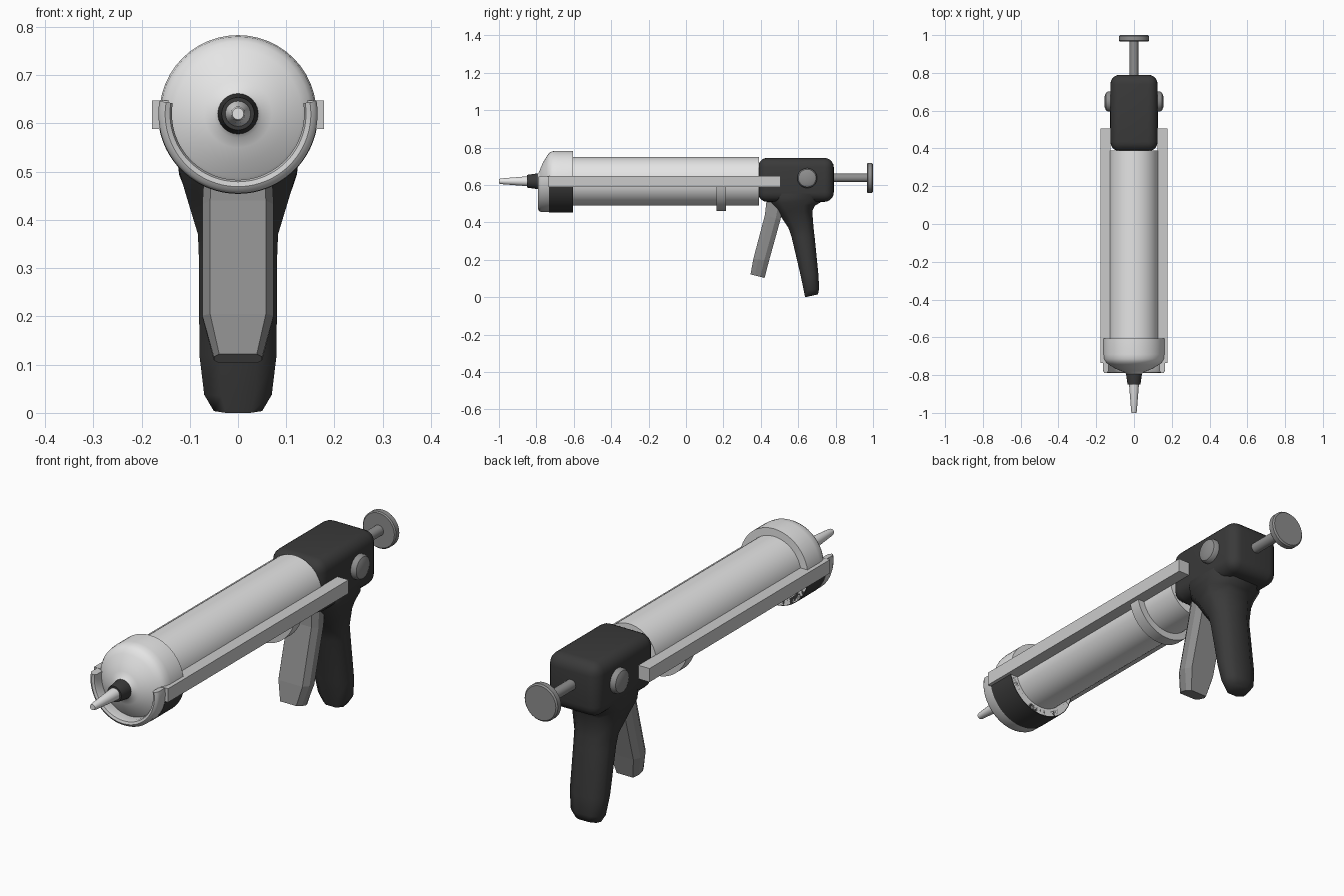
import bpy, bmesh, math
from mathutils import Vector

if "Cube" in bpy.data.objects:
    bpy.data.objects.remove(bpy.data.objects["Cube"])

AXIS_Z = 0.62


def mat(name, v):
    m = bpy.data.materials.new(name)
    m.diffuse_color = (v, v, v, 1)
    m.use_nodes = True
    m.node_tree.nodes["Principled BSDF"].inputs["Base Color"].default_value = m.diffuse_color
    return m


WHITE = mat("white plastic", 0.78)
LIGHT = mat("light metal", 0.60)
GREY = mat("mid grey metal", 0.27)
DARK = mat("dark plastic", 0.042)


def finish(name, bm, material, smooth=None):
    bmesh.ops.remove_doubles(bm, verts=bm.verts, dist=1e-5)
    bmesh.ops.recalc_face_normals(bm, faces=bm.faces)
    me = bpy.data.meshes.new(name)
    bm.to_mesh(me)
    bm.free()
    me.materials.append(material)
    ob = bpy.data.objects.new(name, me)
    bpy.context.collection.objects.link(ob)
    if smooth:
        bpy.ops.object.select_all(action='DESELECT')
        ob.select_set(True)
        bpy.context.view_layer.objects.active = ob
        bpy.ops.object.shade_smooth_by_angle(angle=math.radians(smooth))
    return ob


def revolve(name, profile, material, arc=None, seg=48, z=AXIS_Z):
    """Turn a (y, radius) profile round the y axis; arc gives a part turn of a closed profile."""
    bm = bmesh.new()
    a0, a1 = arc or (0, math.tau)
    rings = []
    for i in range(seg + 1):
        a = a0 + (a1 - a0) * i / seg
        rings.append([bm.verts.new((r * math.cos(a), y, z + r * math.sin(a))) for y, r in profile])
    n = len(profile)
    for p, q in zip(rings, rings[1:]):
        for j in range(n if arc else n - 1):
            k = (j + 1) % n
            bm.faces.new((p[j], p[k], q[k], q[j]))
    if arc:
        bm.faces.new(rings[0])
        bm.faces.new(rings[-1])
    bmesh.ops.remove_doubles(bm, verts=bm.verts, dist=1e-5)
    return finish(name, bm, material, 35)


def box(name, lo, hi, material, bevel=0, seg=4, smooth=None):
    bm = bmesh.new()
    bmesh.ops.create_cube(bm, size=1)
    lo, hi = Vector(lo), Vector(hi)
    for v in bm.verts:
        v.co = Vector([(lo[i] + hi[i]) / 2 + v.co[i] * (hi[i] - lo[i]) for i in range(3)])
    if bevel:
        bmesh.ops.bevel(bm, geom=bm.edges[:], offset=bevel, segments=seg, profile=0.5, affect='EDGES')
    return finish(name, bm, material, smooth)


def loft(name, sections, cx, cy, material, smooth=None):
    """Join octagon sections (front y, front z, back y, back z, half width)."""
    bm = bmesh.new()
    rings = []
    for y0, z0, y1, z1, hx in sections:
        ring = []
        for u, t in ((-cx, 0), (cx, 0), (1, cy), (1, 1 - cy), (cx, 1), (-cx, 1), (-1, 1 - cy), (-1, cy)):
            ring.append(bm.verts.new((u * hx, y0 + (y1 - y0) * t, z0 + (z1 - z0) * t)))
        rings.append(ring)
    for p, q in zip(rings, rings[1:]):
        for j in range(8):
            k = (j + 1) % 8
            bm.faces.new((p[j], p[k], q[k], q[j]))
    bm.faces.new(rings[0])
    bm.faces.new(rings[-1])
    return finish(name, bm, material, smooth)


# cartridge tube, front cap, collar and nozzle
revolve("barrel", [(-0.64, 0), (-0.64, 0.13), (0.39, 0.13), (0.39, 0)], WHITE)
revolve("front_cap", [(-0.605, 0), (-0.605, 0.163), (-0.69, 0.163), (-0.715, 0.16), (-0.733, 0.15),
                      (-0.745, 0.132), (-0.765, 0.1), (-0.778, 0.07), (-0.785, 0.05), (-0.795, 0.04),
                      (-0.795, 0)], WHITE)
revolve("nozzle_collar", [(-0.78, 0), (-0.78, 0.042), (-0.795, 0.042), (-0.85, 0.034), (-0.85, 0)], DARK, seg=24)
revolve("nozzle", [(-0.84, 0), (-0.84, 0.027), (-0.99, 0.015), (-1, 0.012), (-1, 0)], WHITE, seg=24)

# cradle: front lip, dark lower sleeve and rear support band
low = (math.pi - 0.16, math.tau + 0.16)
revolve("cradle_lip", [(-0.73, 0.165), (-0.775, 0.165), (-0.785, 0.16), (-0.79, 0.151), (-0.785, 0.141),
                       (-0.775, 0.137), (-0.73, 0.137)], LIGHT, low)
revolve("cradle_sleeve", [(-0.605, 0.14), (-0.605, 0.166), (-0.733, 0.166), (-0.733, 0.14)], DARK,
        (math.pi, math.tau))
revolve("support_band", [(0.163, 0.128), (0.163, 0.16), (0.215, 0.16), (0.215, 0.128)], LIGHT,
        (math.pi, math.tau))

# side rails
for side, s in (("left", -1), ("right", 1)):
    xs = sorted((s * 0.125, s * 0.178))
    box(side + "_rail", (xs[0], -0.735, 0.588), (xs[1], 0.505, 0.647), LIGHT)

# body and handle
box("body", (-0.125, 0.385, 0.51), (0.125, 0.79, 0.745), DARK, 0.05, 5, 60)
loft("handle", [(0.637, 0.0, 0.705, 0.015, 0.05), (0.63, 0.035, 0.712, 0.045, 0.07),
                (0.612, 0.12, 0.708, 0.12, 0.08), (0.565, 0.32, 0.688, 0.32, 0.081),
                (0.548, 0.37, 0.682, 0.37, 0.083), (0.495, 0.45, 0.675, 0.46, 0.108),
                (0.45, 0.505, 0.69, 0.49, 0.122), (0.43, 0.54, 0.74, 0.52, 0.126),
                (0.45, 0.6, 0.74, 0.6, 0.12)], 0.5, 0.25, DARK, 60)

# trigger
loft("trigger", [(0.345, 0.122, 0.42, 0.103, 0.05), (0.36, 0.205, 0.444, 0.195, 0.074),
                 (0.422, 0.44, 0.505, 0.415, 0.074), (0.432, 0.53, 0.53, 0.53, 0.068)],
     0.78, 0.3, GREY)

# pivot pin with domed ends
bm = bmesh.new()
prof = [(-0.155, 0), (-0.155, 0.03), (-0.148, 0.047), (-0.138, 0.053)]
prof += [(-x, r) for x, r in reversed(prof)]
pin = revolve("pivot_pin", prof, GREY, seg=32, z=0)
bm.free()
pin.rotation_euler = (0, 0, math.pi / 2)
pin.location = (0, 0.648, 0.637)

# plunger rod and thumb disc
revolve("plunger_rod", [(0.75, 0), (0.75, 0.023), (0.98, 0.023), (0.98, 0)], GREY, seg=24, z=0.638)
revolve("thumb_disc", [(0.967, 0), (0.967, 0.075), (0.972, 0.08), (0.994, 0.08), (1, 0.074), (1, 0)],
        GREY, seg=32, z=0.638)
